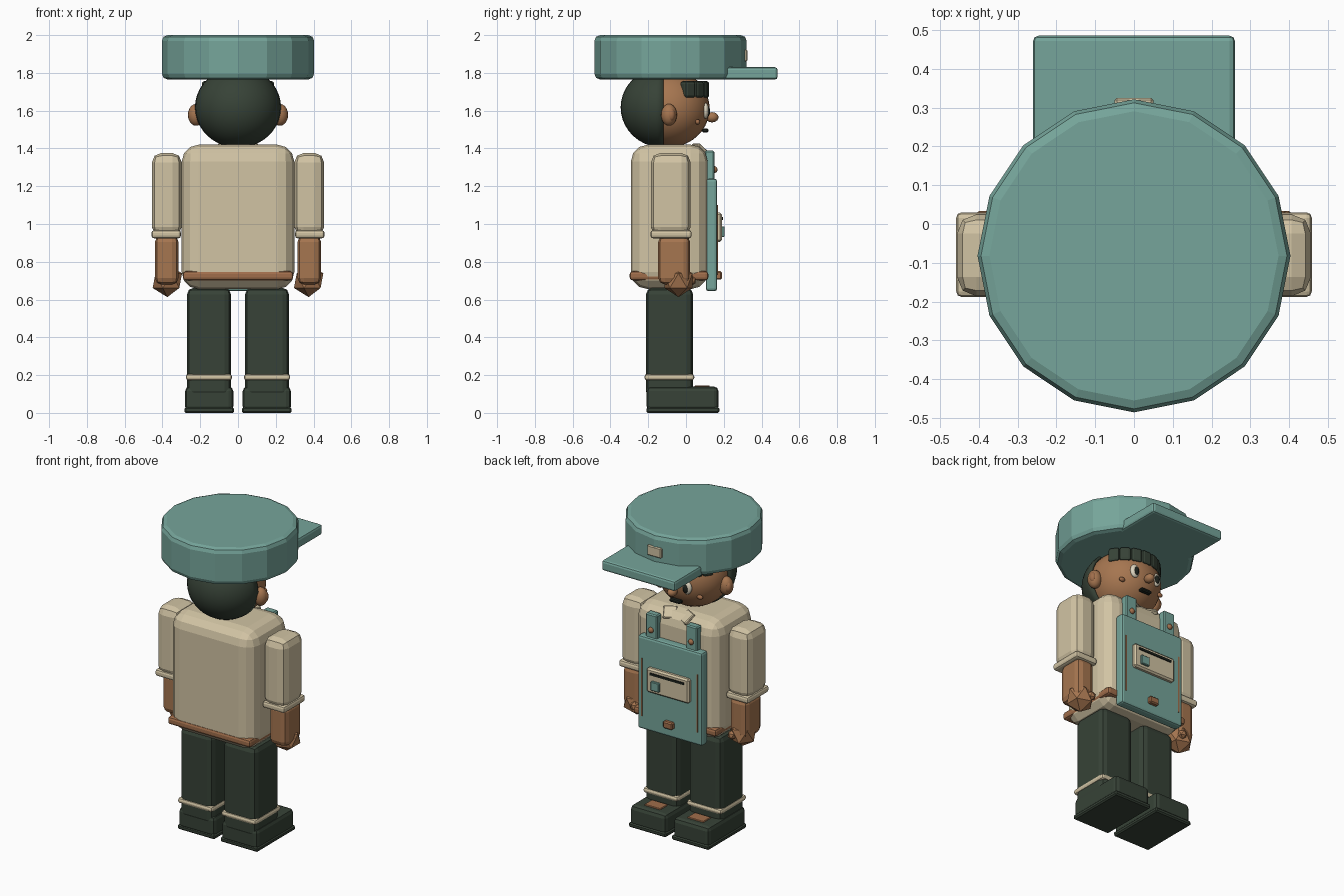
import bpy, bmesh, math
from mathutils import Matrix, Vector

cube = bpy.data.objects.get("Cube")
if cube:
    bpy.data.objects.remove(cube, do_unlink=True)


def material(name, rgb):
    m = bpy.data.materials.new(name)
    m.use_nodes = True
    col = (*rgb, 1)
    m.diffuse_color = col
    bsdf = next(n for n in m.node_tree.nodes if n.type == 'BSDF_PRINCIPLED')
    bsdf.inputs["Base Color"].default_value = col
    return m


TEAL = material("muted teal", (0.18, 0.375, 0.325))
CREAM = material("cream cloth", (0.64, 0.55, 0.37))
SKIN = material("warm skin", (0.38, 0.18, 0.08))
BROWN = material("tan leather", (0.35, 0.155, 0.07))
DARK = material("dark green", (0.038, 0.055, 0.038))
WHITE = material("eye white", (0.72, 0.66, 0.52))
BLACK = material("near black", (0.012, 0.016, 0.012))


def finish(name, bm, mat, smooth=False):
    bmesh.ops.recalc_face_normals(bm, faces=bm.faces)
    me = bpy.data.meshes.new(name)
    bm.to_mesh(me)
    bm.free()
    me.materials.append(mat)
    if smooth:
        me.shade_smooth()
    ob = bpy.data.objects.new(name, me)
    bpy.context.collection.objects.link(ob)
    return ob


def box(name, mat, x, y, z, bevel=0.0, seg=1, rot=None):
    """Bevelled box from (min, max) ranges, optionally turned about its centre."""
    bm = bmesh.new()
    bmesh.ops.create_cube(bm, size=1)
    size = Vector([r[1] - r[0] for r in (x, y, z)])
    mid = Vector([(r[1] + r[0]) / 2 for r in (x, y, z)])
    bmesh.ops.scale(bm, vec=size, verts=bm.verts)
    if bevel:
        bmesh.ops.bevel(bm, geom=bm.edges[:], offset=bevel, segments=seg,
                        profile=0.5, affect='EDGES', clamp_overlap=True)
    if rot:
        bmesh.ops.transform(bm, matrix=rot, verts=bm.verts)
    bmesh.ops.translate(bm, vec=mid, verts=bm.verts)
    return finish(name, bm, mat)


def ball(name, mat, centre, radii, u=16, v=10, smooth=True, keep=None):
    bm = bmesh.new()
    bmesh.ops.create_uvsphere(bm, u_segments=u, v_segments=v, radius=1)
    bmesh.ops.scale(bm, vec=radii, verts=bm.verts)
    bmesh.ops.translate(bm, vec=centre, verts=bm.verts)
    if keep:
        cut = [f for f in bm.faces if not keep(f.calc_center_median())]
        bmesh.ops.delete(bm, geom=cut, context='FACES')
    return finish(name, bm, mat, smooth)


def ico(name, mat, centre, radius):
    bm = bmesh.new()
    bmesh.ops.create_icosphere(bm, subdivisions=1, radius=radius,
                               matrix=Matrix.Translation(centre))
    return finish(name, bm, mat)


def span(mid, half):
    return (mid - half, mid + half)


# Cap: sixteen-sided crown with rounded rims, peak and badge
bm = bmesh.new()
bmesh.ops.create_cone(bm, cap_ends=True, segments=16, radius1=0.403, radius2=0.403,
                      depth=0.235, matrix=Matrix.Translation((0, -0.082, 1.8825)))
rims = [e for e in bm.edges if abs(e.verts[0].co.z - e.verts[1].co.z) < 0.01]
bmesh.ops.bevel(bm, geom=rims, offset=0.03, segments=2, profile=0.5, affect='EDGES')
finish("cap_crown", bm, TEAL)
box("cap_peak", TEAL, (-0.26, 0.26), (0.0, 0.485), (1.765, 1.83), 0.014, 2)
box("cap_badge", CREAM, (-0.05, 0.05), (0.29, 0.325), (1.86, 1.925), 0.006)

# Head and hair shell
ball("head", SKIN, (0, -0.09, 1.612), (0.215, 0.215, 0.205), 32, 20)
hair = ball("back_hair", DARK, (0, -0.12, 1.617), (0.228, 0.226, 0.213), 32, 20,
            keep=lambda c: c.y < -0.125)
shell = hair.modifiers.new("thickness", 'SOLIDIFY')
shell.thickness = 0.015

# Fringe of rounded tufts following the forehead
for i in range(7):
    a = math.radians(-57 + 19 * i)
    cx, cy = 0.183 * math.sin(a), -0.09 + 0.183 * math.cos(a)
    box(f"fringe_tuft_{i + 1}", DARK, span(cx, 0.034), span(cy, 0.03),
        span(1.712, 0.045), 0.015, 2, Matrix.Rotation(-a, 4, 'Z'))

# Nose and mouth
ball("nose", SKIN, (0, 0.138, 1.565), (0.028, 0.034, 0.027))
box("mouth", BLACK, (-0.038, 0.038), (0.085, 0.118), (1.485, 1.505), 0.006)

# Torso, belt and collar
box("shirt_body", CREAM, (-0.298, 0.298), (-0.292, 0.115), (0.655, 1.42), 0.09, 3)
box("belt", BROWN, (-0.292, 0.292), (-0.298, 0.118), (0.702, 0.75), 0.015, 2)

# Bib with pocket, tag and buckle
box("bib_panel", TEAL, (-0.228, 0.228), (0.105, 0.165), (0.645, 1.24), 0.014, 2)
box("bib_pocket", CREAM, (-0.15, 0.15), (0.155, 0.19), (0.905, 1.06), 0.01)
box("pocket_slot", BLACK, (-0.12, 0.12), (0.185, 0.196), (1.022, 1.036))
box("pocket_tag", TEAL, (0.05, 0.11), (0.185, 0.204), (0.93, 0.988), 0.004)
box("bib_buckle", BROWN, (-0.033, 0.033), (0.155, 0.19), (0.705, 0.75), 0.007)

# Paired parts
for side, s in (("left", 1), ("right", -1)):
    def pair(name, mat, x, *rest):
        return box(f"{side}_{name}", mat, tuple(sorted((s * x[0], s * x[1]))), *rest)

    # Face
    ball(f"{side}_ear", SKIN, (s * 0.222, -0.09, 1.578), (0.043, 0.042, 0.058))
    ball(f"{side}_inner_ear", BROWN, (s * 0.247, -0.078, 1.578), (0.02, 0.022, 0.034), 10, 6)
    ball(f"{side}_eye", WHITE, (s * 0.08, 0.103, 1.6), (0.032, 0.018, 0.042))
    ball(f"{side}_pupil", BLACK, (s * 0.078, 0.117, 1.597), (0.017, 0.011, 0.026), 12, 8)
    ball(f"{side}_cheek", BROWN, (s * 0.142, 0.062, 1.54), (0.02, 0.013, 0.014), 12, 8)

    # Collar flap and bib strap
    pair("collar", CREAM, (0.02, 0.1), (0.035, 0.115), (1.385, 1.405), 0.005, 1,
         Matrix.Rotation(s * 0.5, 4, 'Z') @ Matrix.Rotation(-0.7, 4, 'X'))
    pair("bib_strap", TEAL, (0.102, 0.182), (0.1, 0.15), (1.19, 1.388), 0.007)
    ball(f"{side}_strap_button", BROWN, (s * 0.142, 0.152, 1.288), (0.018, 0.015, 0.018), 10, 6)
    pair("bib_stitch", BROWN, (0.193, 0.201), (0.16, 0.169), (0.73, 1.1))

    # Arm and hand
    pair("sleeve", CREAM, (0.298, 0.456), (-0.186, 0.025), (0.935, 1.376), 0.05, 2)
    pair("sleeve_cuff", CREAM, (0.302, 0.458), (-0.188, 0.03), (0.924, 0.967), 0.014, 2)
    pair("forearm", SKIN, (0.315, 0.44), (-0.147, 0.022), (0.68, 0.94), 0.035, 2)
    ico(f"{side}_hand", SKIN, (s * 0.374, -0.04, 0.7), 0.087)
    ico(f"{side}_thumb", SKIN, (s * 0.345, 0.025, 0.7), 0.03)

    # Leg, trouser cuff and shoe
    pair("trouser_leg", DARK, (0.037, 0.27), (-0.212, 0.038), (0.08, 0.662), 0.035, 2)
    pair("trouser_cuff", CREAM, (0.032, 0.276), (-0.22, 0.044), (0.172, 0.206), 0.014, 2)
    pair("shoe", DARK, (0.025, 0.28), (-0.208, 0.172), (0.008, 0.14), 0.025, 2)
    pair("shoe_sole", DARK, (0.02, 0.284), (-0.21, 0.177), (0.0, 0.03), 0.008)
    pair("shoe_tongue", BROWN, (0.095, 0.21), (0.045, 0.125), (0.13, 0.146), 0.004)
